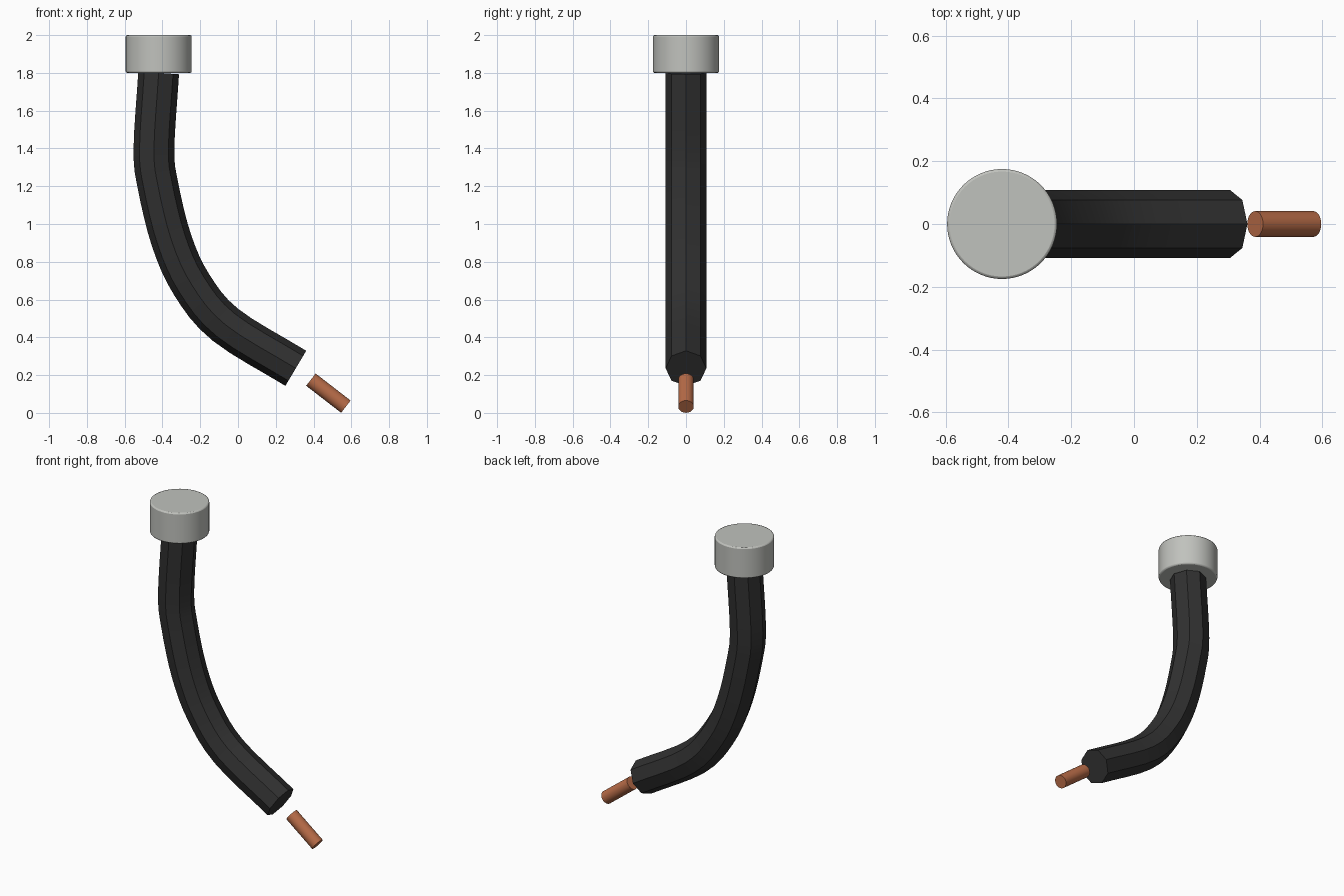
import bpy, bmesh, math
from mathutils import Vector

if "Cube" in bpy.data.objects:
    bpy.data.objects.remove(bpy.data.objects["Cube"])


def material(name, rgb):
    mat = bpy.data.materials.new(name)
    mat.use_nodes = True
    mat.diffuse_color = (*rgb, 1)
    mat.node_tree.nodes["Principled BSDF"].inputs["Base Color"].default_value = (*rgb, 1)
    return mat


def smooth(obj, mat):
    obj.data.materials.append(mat)
    bpy.ops.object.select_all(action="DESELECT")
    obj.select_set(True)
    bpy.context.view_layer.objects.active = obj
    bpy.ops.object.shade_smooth_by_angle(angle=math.radians(30))


def rod(name, start, end, radius, mat, sides=48):
    start, end = Vector(start), Vector(end)
    axis = end - start
    bpy.ops.mesh.primitive_cylinder_add(
        vertices=sides, radius=radius, depth=axis.length, location=(start + end) / 2,
        rotation=axis.to_track_quat("Z", "Y").to_euler())
    obj = bpy.context.object
    obj.name = name
    smooth(obj, mat)
    return obj


def catmull(a, b, c, d, t):
    return 0.5 * (2 * b + (c - a) * t + (2 * a - 5 * b + 4 * c - d) * t ** 2
                  + (3 * b - a - 3 * c + d) * t ** 3)


def swept_tube(name, path, radius, mat, sides=8, steps=4):
    # Smooth path in the XZ plane, with mirrored phantom ends
    pts = [Vector((x, 0, z)) for x, z in path]
    pts = [2 * pts[0] - pts[1], *pts, 2 * pts[-1] - pts[-2]]
    line = [catmull(*pts[i:i + 4], s / steps)
            for i in range(len(pts) - 3) for s in range(steps)] + [pts[-2]]
    bm = bmesh.new()
    rings = []
    for i, p in enumerate(line):
        tangent = (line[min(i + 1, len(line) - 1)] - line[max(i - 1, 0)]).normalized()
        across = Vector((0, 1, 0))
        normal = tangent.cross(across)
        angles = [math.tau * k / sides for k in range(sides)]
        rings.append([bm.verts.new(p + radius * (math.cos(a) * normal + math.sin(a) * across))
                      for a in angles])
    for r, s in zip(rings, rings[1:]):
        for k in range(sides):
            n = (k + 1) % sides
            bm.faces.new((r[k], r[n], s[n], s[k]))
    bm.faces.new(rings[0])
    bm.faces.new(rings[-1])
    bmesh.ops.recalc_face_normals(bm, faces=bm.faces)
    mesh = bpy.data.meshes.new(name)
    bm.to_mesh(mesh)
    bm.free()
    obj = bpy.data.objects.new(name, mesh)
    bpy.context.collection.objects.link(obj)
    smooth(obj, mat)
    return obj


black = material("black rubber", (0.03, 0.03, 0.03))
grey = material("light grey metal", (0.53, 0.54, 0.51))
copper = material("copper", (0.48, 0.15, 0.065))

# Curved octagonal sleeve
swept_tube("sleeve", [(-0.42, 1.8), (-0.445, 1.395), (-0.423, 1.2), (-0.352, 0.913),
                      (-0.246, 0.68), (-0.066, 0.466), (0.306, 0.236)], 0.108, black)

# Round end cap with a softened rim
cap = rod("end_cap", (-0.42, 0, 1.8), (-0.42, 0, 2.0), 0.175, grey, 64)
bevel = cap.modifiers.new("rim", "BEVEL")
bevel.width = 0.008
bevel.segments = 2

# Separate copper tip below the sleeve
rod("copper_tip", (0.386, 0, 0.176), (0.571, 0, 0.033), 0.041, copper, 32)
